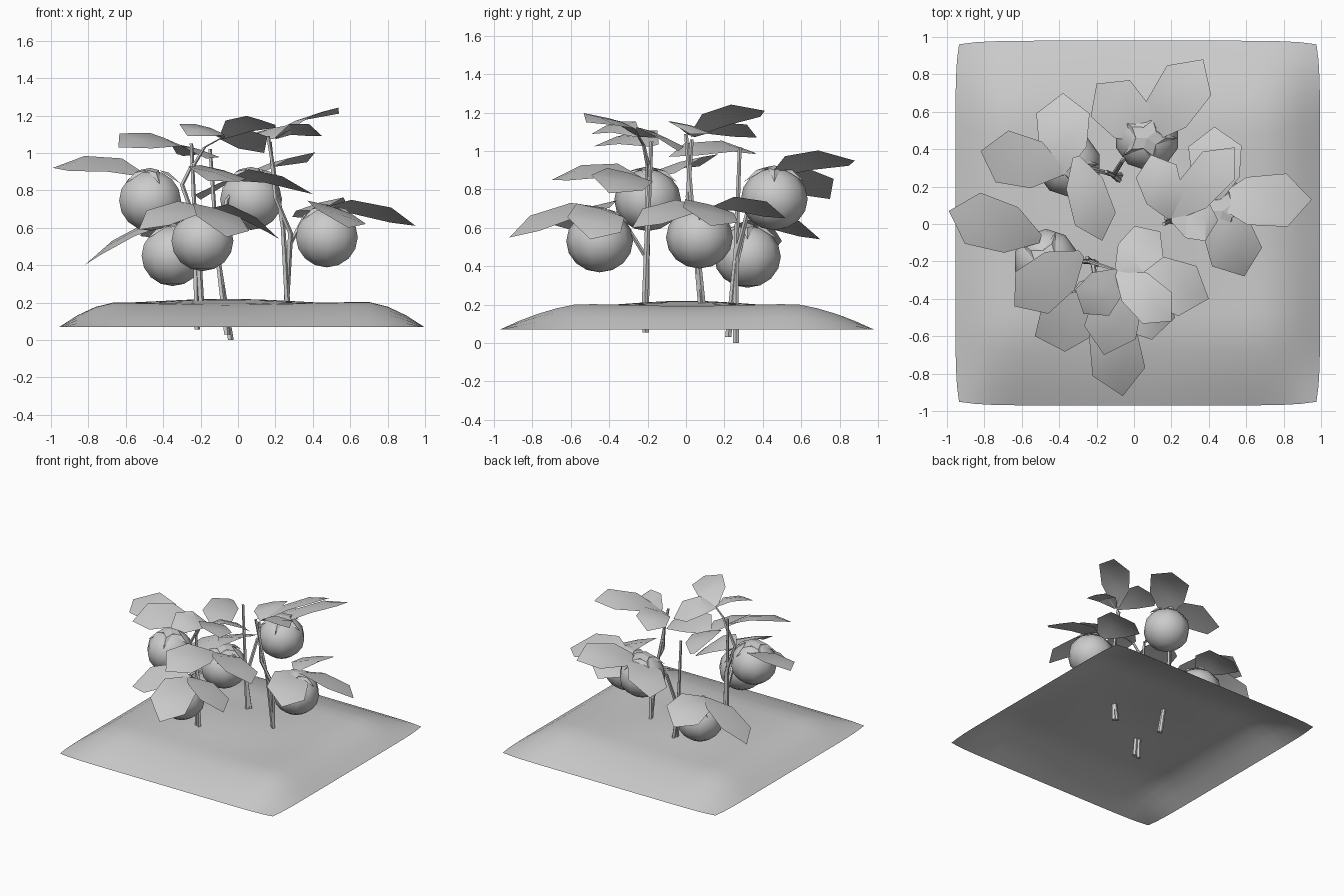
import bpy, bmesh, math
from mathutils import Vector

cube = bpy.data.objects.get("Cube")
if cube:
    bpy.data.objects.remove(cube)

GREY = (0.6, 0.6, 0.6, 1)
mat = bpy.data.materials.new("plain grey")
mat.use_nodes = True
mat.diffuse_color = GREY
mat.node_tree.nodes["Principled BSDF"].inputs["Base Color"].default_value = GREY


def finish(name, bm, smooth=None):
    me = bpy.data.meshes.new(name)
    bm.to_mesh(me)
    bm.free()
    me.materials.append(mat)
    ob = bpy.data.objects.new(name, me)
    bpy.context.collection.objects.link(ob)
    if smooth:
        bpy.ops.object.select_all(action='DESELECT')
        bpy.context.view_layer.objects.active = ob
        ob.select_set(True)
        bpy.ops.object.shade_smooth_by_angle(angle=math.radians(smooth))
    return ob


# Soil mound: open shell with a flat rim, clipped corners and gentle bumps
def soil():
    bm = bmesh.new()
    bmesh.ops.create_grid(bm, x_segments=20, y_segments=20, size=1)

    def slope(t, width):
        s = min(1, (1 - abs(t)) / width)
        return s * (1.5 - 0.5 * s)

    for v in bm.verts:
        u, w = v.co.x, v.co.y
        z = 0.07 + 0.13 * slope(u, 0.28) * slope(w, 0.42)
        z += 0.02 * math.cos(3 * u + 0.3) * math.cos(4 * w) * (1 - u * u) * (1 - w * w)
        pull = 1 - 0.02 * abs(u * w) ** 8
        v.co = (0.02 + 0.975 * u * pull, 0.005 + 0.975 * w * pull, z)
    finish("soil_mound", bm, 60)


# Five-sided stem swept along a short path
def stem(name, path, radius=0.017):
    bm = bmesh.new()
    rings = []
    for i, p in enumerate(path):
        r = radius * (1 - 0.4 * i / (len(path) - 1))
        rings.append([bm.verts.new(Vector(p) + Vector((r * math.cos(a), r * math.sin(a), 0)))
                      for a in (k * math.tau / 5 for k in range(5))])
    for a, b in zip(rings, rings[1:]):
        for k in range(5):
            j = (k + 1) % 5
            bm.faces.new((a[k], a[j], b[j], b[k]))
    bm.faces.new(rings[0][::-1])
    bm.faces.new(rings[-1])
    finish(name, bm)


# Arched leaf: narrow foot, broad body, pointed tip, rolled so its right edge is higher
def leaf(name, base, tip, width=0.16, arch=0.06, roll=0.28):
    base, tip = Vector(base), Vector(tip)
    along = tip - base
    side = Vector((-along.y, along.x, 0)).normalized() - Vector((0, 0, roll))
    bm = bmesh.new()
    rows = []
    for t, w in ((0, 0.15), (0.32, 0.85), (0.74, 0.95)):
        mid = base + along * t + Vector((0, 0, arch * math.sin(math.pi * t)))
        drop = Vector((0, 0, 0.01 * w))
        rows.append([bm.verts.new(mid + side * width * w - drop), bm.verts.new(mid),
                     bm.verts.new(mid - side * width * w - drop)])
    for a, b in zip(rows, rows[1:]):
        for k in (0, 1):
            bm.faces.new((a[k], a[k + 1], b[k + 1], b[k]))
    end = bm.verts.new(tip)
    for k in (0, 1):
        bm.faces.new((rows[-1][k], rows[-1][k + 1], end))
    bmesh.ops.recalc_face_normals(bm, faces=bm.faces)
    if sum(f.normal.z for f in bm.faces) < 0:
        bmesh.ops.reverse_faces(bm, faces=bm.faces)
    finish(name, bm, 30)


# Round fruit with a drooping five-pointed calyx
def fruit(name, centre):
    c = Vector(centre)
    bm = bmesh.new()
    bmesh.ops.create_uvsphere(bm, u_segments=10, v_segments=8, radius=0.174)
    for v in bm.verts:
        v.co = Vector((v.co.x, v.co.y, v.co.z * 0.93)) + c
    finish(name, bm, 60)

    bm = bmesh.new()
    top = bm.verts.new(c + Vector((0, 0, 0.175)))

    def at(r, z, a):
        return bm.verts.new(c + Vector((r * math.cos(a), r * math.sin(a), z)))

    ring = []
    for k in range(5):
        a = k * math.tau / 5
        ring.append((at(0.06, 0.163, a - math.pi / 5), at(0.1, 0.15, a), at(0.165, 0.09, a)))
    for k in range(5):
        gap, ridge, point = ring[k]
        following = ring[(k + 1) % 5][0]
        bm.faces.new((top, gap, ridge))
        bm.faces.new((top, ridge, following))
        bm.faces.new((gap, point, ridge))
        bm.faces.new((ridge, point, following))
    finish(name + "_calyx", bm)


soil()

# Main and side stems of the three plants
stem("right_stem", [(-0.22, -0.21, 0.055), (-0.23, -0.2, 0.6), (-0.25, -0.18, 1.05)])
stem("right_side_stem", [(-0.19, -0.22, 0.07), (-0.22, -0.2, 0.6), (-0.3, -0.2, 0.83), (-0.24, -0.2, 0.95)])
stem("right_top_stem", [(-0.24, -0.2, 0.93), (-0.18, -0.22, 1.03), (-0.09, -0.25, 1.08)], 0.012)
stem("back_stem", [(-0.04, 0.26, 0), (-0.11, 0.26, 0.45), (-0.15, 0.28, 1.02)])
stem("back_side_stem", [(-0.06, 0.22, 0.03), (-0.11, 0.26, 0.45), (-0.06, 0.34, 0.75), (0.03, 0.42, 0.87)])
stem("left_stem", [(0.27, 0.09, 0.07), (0.24, 0.04, 0.6), (0.16, 0, 1.09)])
stem("left_side_stem", [(0.25, 0.1, 0.07), (0.28, 0.05, 0.57), (0.2, 0.01, 0.76), (0.17, 0.03, 1.06)])
stem("left_fruit_stem", [(0.27, 0.06, 0.5), (0.36, 0.07, 0.67), (0.46, 0.07, 0.71)], 0.014)
stem("back_fruit_stem", [(-0.1, 0.26, 0.4), (-0.25, 0.3, 0.58), (-0.35, 0.32, 0.6)], 0.014)
stem("front_fruit_stem", [(-0.22, -0.21, 0.45), (-0.2, -0.34, 0.66), (-0.19, -0.44, 0.69)], 0.014)

# Fruits
for name, centre in {
    "right_fruit": (-0.47, -0.2, 0.745),
    "back_fruit": (0.07, 0.46, 0.75),
    "left_fruit": (0.475, 0.07, 0.55),
    "front_fruit": (-0.19, -0.45, 0.53),
    "low_fruit": (-0.35, 0.32, 0.45),
}.items():
    fruit(name, centre)

# Leaf clusters: a shared root and the tip of every leaf
clusters = {
    "right_leaf": ((-0.5, -0.08, 0.88), [(-0.99, 0.07, 0.92)]),
    "right_high_leaf": ((-0.28, -0.16, 1.03), [(-0.64, -0.44, 1.03)]),
    "back_leaf": ((0.08, 0.45, 0.87), [(0.37, 0.88, 0.95), (-0.2, 0.75, 0.75)]),
    "left_leaf": ((0.44, 0.12, 0.7), [(0.95, 0.13, 0.61), (0.59, -0.28, 0.6), (0.43, 0.52, 0.65)]),
    "front_leaf": ((-0.14, -0.42, 0.7), [(-0.06, -0.92, 0.55), (-0.53, -0.6, 0.59), (0.22, -0.5, 0.54)]),
    "low_leaf": ((-0.38, 0.28, 0.62), [(-0.82, 0.39, 0.4), (-0.38, 0.7, 0.54)]),
    "middle_leaf": ((-0.04, -0.24, 0.86), [(-0.16, -0.7, 0.85), (0.4, -0.4, 0.78)]),
    "right_top_leaf": ((-0.09, -0.25, 1.08), [(0.2, -0.52, 1.15), (0.14, -0.04, 1.0), (-0.27, -0.48, 1.09)]),
    "left_top_leaf": ((0.2, 0.03, 1.08), [(0.54, 0.41, 1.21), (0.09, 0.37, 1.07), (0.45, 0.02, 1.09)]),
    "back_top_leaf": ((-0.31, 0.36, 0.99), [(-0.17, -0.09, 0.97)]),
}
for name, (root, tips) in clusters.items():
    for i, tip in enumerate(tips):
        leaf(f"{name}_{i + 1}", root, tip, 0.15 if "top" not in name else 0.12)
